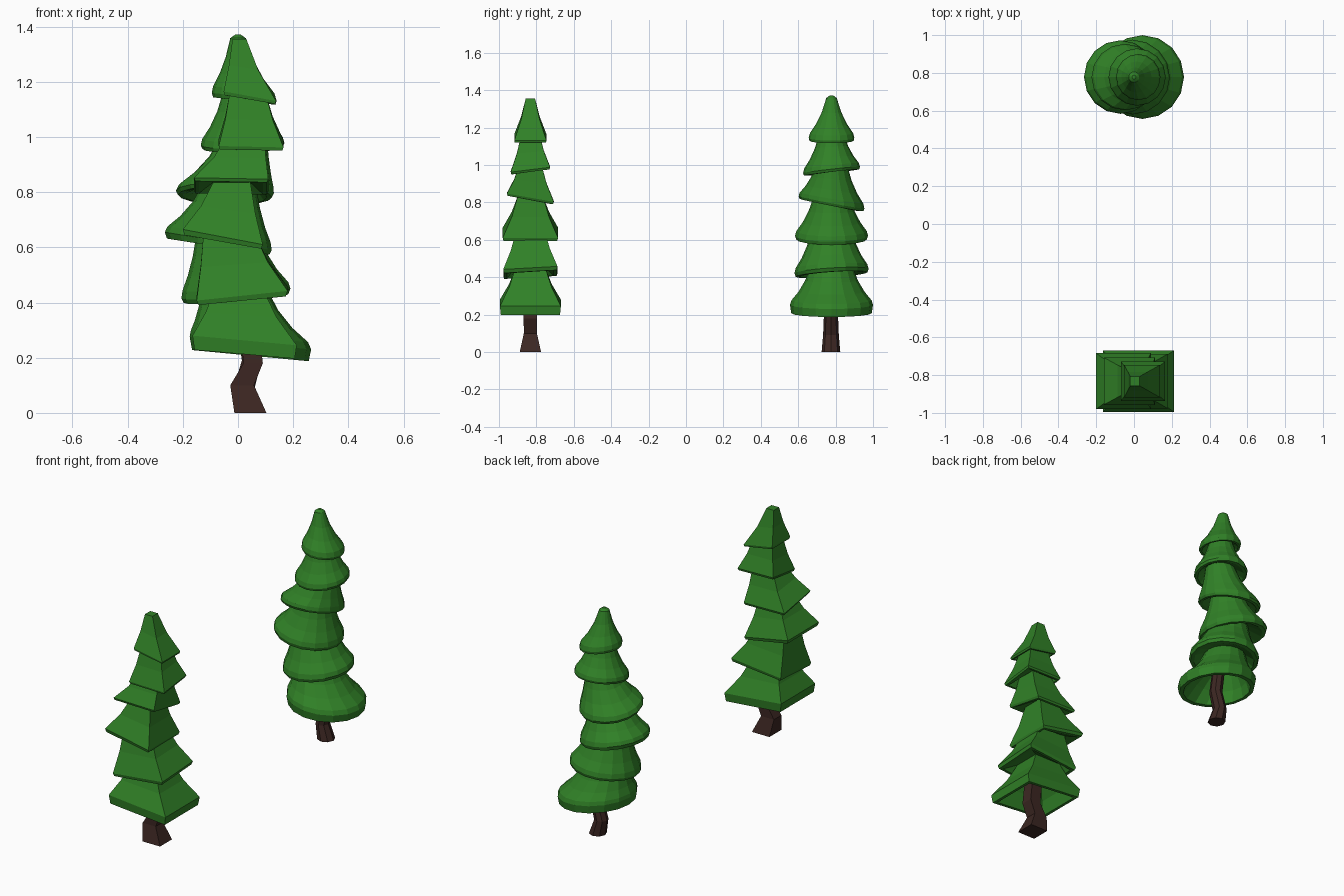
import bpy, bmesh, math


def material(name, color):
    m = bpy.data.materials.new(name)
    m.diffuse_color = color
    return m


GREEN = material("needles", (0.03, 0.22, 0.02, 1))
BROWN = material("bark", (0.045, 0.02, 0.016, 1))
SQUARE = [(-1, -1), (1, -1), (1, 1), (-1, 1)]


def circle(n):
    return [(math.cos(2 * math.pi * i / n), math.sin(2 * math.pi * i / n)) for i in range(n)]


# Loft rings (cx, cz, half_x, half_y, tilt_x, tilt_y) over one cross-section
def loft(name, section, rings, cy, mat):
    bm = bmesh.new()
    n = len(section)
    loops = [[bm.verts.new((cx + u * hx, cy + v * hy, cz + u * tx + v * ty)) for u, v in section]
             for cx, cz, hx, hy, tx, ty in rings]
    for a, b in zip(loops, loops[1:]):
        for i in range(n):
            bm.faces.new((a[i], a[(i + 1) % n], b[(i + 1) % n], b[i]))
    bm.faces.new(loops[0])
    bm.faces.new(loops[-1])
    bmesh.ops.recalc_face_normals(bm, faces=bm.faces)
    me = bpy.data.meshes.new(name)
    bm.to_mesh(me)
    bm.free()
    me.materials.append(mat)
    ob = bpy.data.objects.new(name, me)
    bpy.context.collection.objects.link(ob)
    return ob


# Tier row: neck left x, right x, z, half depth; rim left x, right x, left z, right z,
# half depth, depth tilt; lip thickness
def foliage(name, section, tiers, profile, cy, tip=None):
    rings = [tip] if tip else []
    for nl, nr, nz, nh, rl, rr, zl, zr, rh, ty, lip in tiers:
        ncx, nhx = (nl + nr) / 2, (nr - nl) / 2
        rcx, rhx, rz, tx = (rl + rr) / 2, (rr - rl) / 2, (zl + zr) / 2, (zr - zl) / 2
        for t, f in profile:
            rings.append((ncx + (rcx - ncx) * f, nz + (rz - nz) * t,
                          nhx + (rhx - nhx) * f, nh + (rh - nh) * f, tx * t, ty * t))
        rings.append((rcx, rz - lip, rhx * 0.96, rh * 0.97, tx * 0.9, ty))
        rings.append((rcx, rz - lip, rhx * 0.86, rh * 0.86, tx * 0.8, ty))
    # hollow underside of the lowest tier
    rings.append((ncx + (rcx - ncx) * 0.5, rz + 0.04, rhx * 0.68, rh * 0.68, 0, 0))
    rings.append((ncx, nz - 0.05, nhx * 0.6, nh * 0.6, 0, 0))
    return loft(name, section, rings, cy, GREEN)


square_tiers = [
    (-0.02, 0.03, 1.355, 0.025, -0.052, 0.138, 1.165, 1.13, 0.086, 0.0, 0.012),
    (-0.03, 0.10, 1.160, 0.050, -0.070, 0.165, 0.980, 0.975, 0.105, 0.013, 0.012),
    (-0.04, 0.095, 1.000, 0.060, -0.160, 0.110, 0.830, 0.825, 0.125, -0.022, 0.012),
    (-0.09, 0.045, 0.835, 0.067, -0.200, 0.090, 0.665, 0.610, 0.148, 0.0, 0.018),
    (-0.125, 0.06, 0.650, 0.076, -0.150, 0.180, 0.415, 0.450, 0.145, 0.008, 0.018),
    (-0.085, 0.09, 0.450, 0.080, -0.165, 0.213, 0.280, 0.245, 0.163, 0.0, 0.05),
]
round_tiers = [
    (-0.028, 0.028, 1.358, 0.028, -0.095, 0.14, 1.16, 1.13, 0.122, 0.0, 0.015),
    (-0.055, 0.085, 1.160, 0.068, -0.135, 0.168, 0.970, 0.978, 0.152, 0.017, 0.014),
    (-0.065, 0.105, 0.995, 0.085, -0.225, 0.130, 0.805, 0.795, 0.176, -0.033, 0.014),
    (-0.130, 0.065, 0.825, 0.098, -0.265, 0.122, 0.655, 0.590, 0.195, 0.0, 0.020),
    (-0.150, 0.075, 0.650, 0.108, -0.205, 0.190, 0.415, 0.450, 0.198, 0.012, 0.018),
    (-0.130, 0.105, 0.450, 0.115, -0.175, 0.265, 0.275, 0.230, 0.222, 0.0, 0.045),
]

# Square-section tree in front, round tree behind
foliage("square_tree_foliage", SQUARE, square_tiers, [(0, 0), (0.5, 0.4), (1, 1)], -0.832)
foliage("round_tree_foliage", circle(16), round_tiers,
        [(0, 0), (0.35, 0.25), (0.65, 0.58), (0.88, 0.93), (1, 1)], 0.778,
        tip=(0, 1.371, 0.01, 0.01, 0, 0))

# Crooked trunks
loft("square_tree_trunk", SQUARE, [
    (0.045, 0, 0.058, 0.057, 0, 0), (0.015, 0.10, 0.043, 0.035, 0, 0),
    (0.055, 0.18, 0.035, 0.036, 0, 0), (0.03, 0.41, 0.035, 0.036, 0, 0)], -0.832, BROWN)
loft("round_tree_trunk", circle(8), [
    (0.045, 0, 0.05, 0.05, 0, 0), (0.022, 0.09, 0.038, 0.042, 0, 0),
    (0.05, 0.19, 0.036, 0.038, 0, 0), (0.02, 0.41, 0.035, 0.036, 0, 0)], 0.775, BROWN)
